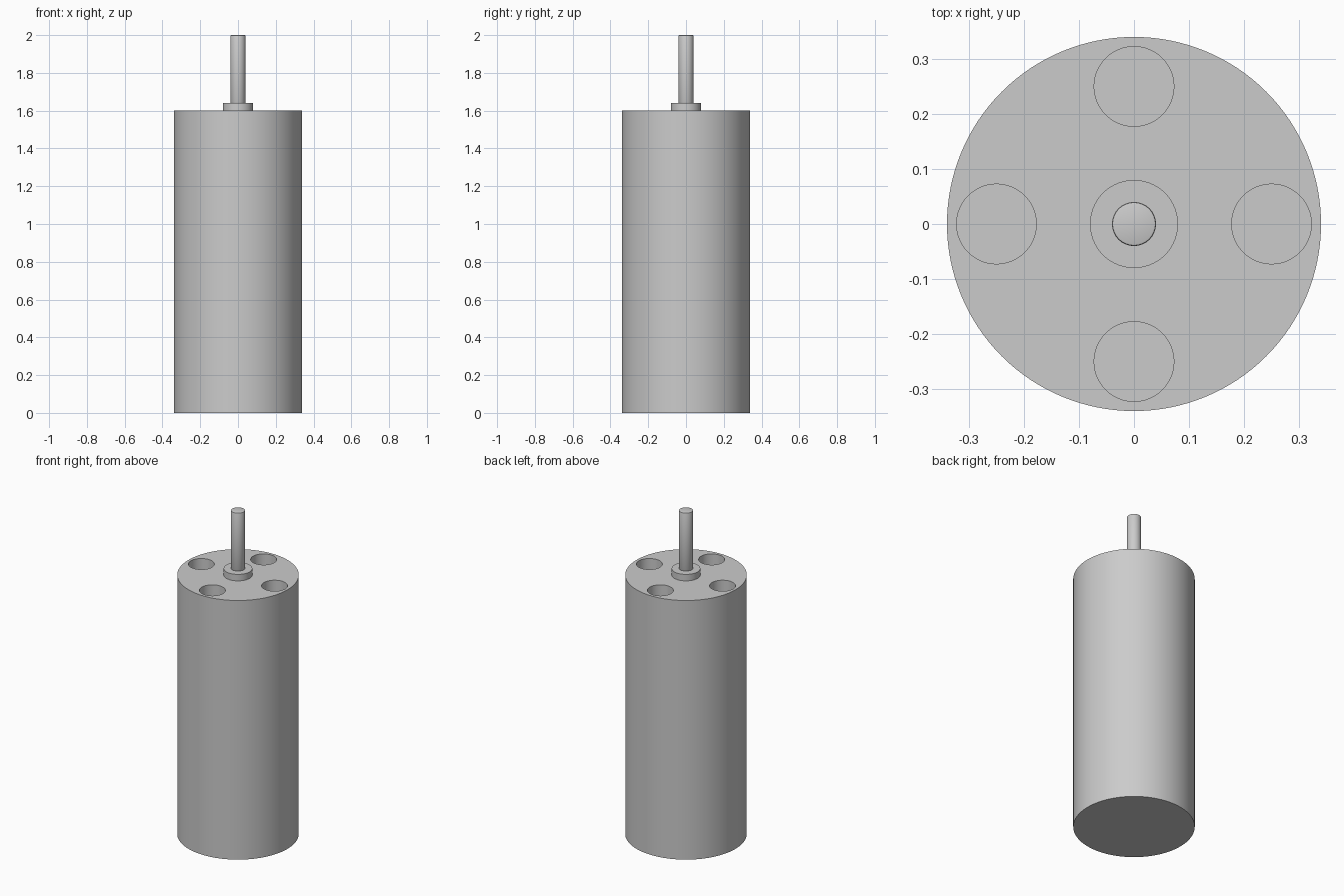
import bpy
import math

if "Cube" in bpy.data.objects:
    bpy.data.objects.remove(bpy.data.objects["Cube"])

grey = bpy.data.materials.new("plain grey")
grey.diffuse_color = (0.6, 0.6, 0.6, 1)
grey.use_nodes = True
grey.node_tree.nodes["Principled BSDF"].inputs["Base Color"].default_value = grey.diffuse_color


def cylinder(name, radius, z0, z1, x=0, y=0, sides=96):
    bpy.ops.mesh.primitive_cylinder_add(
        vertices=sides, radius=radius, depth=z1 - z0, location=(x, y, (z0 + z1) / 2))
    obj = bpy.context.object
    obj.name = name
    obj.data.materials.append(grey)
    return obj


def smooth(obj):
    bpy.ops.object.select_all(action='DESELECT')
    obj.select_set(True)
    bpy.context.view_layer.objects.active = obj
    bpy.ops.object.shade_smooth_by_angle(angle=math.radians(30))


# Motor body with four blind mounting holes in its top face
body = cylinder("motor_body", 0.34, 0, 1.6, sides=128)
for i in range(4):
    a = i * math.pi / 2
    cutter = cylinder("hole_cutter", 0.0725, 1.5, 1.7,
                      0.25 * math.cos(a), 0.25 * math.sin(a), 64)
    cutter.hide_render = True
    bpy.context.view_layer.objects.active = body
    cut = body.modifiers.new("mounting_hole", 'BOOLEAN')
    cut.operation = 'DIFFERENCE'
    cut.solver = 'EXACT'
    cut.object = cutter
    bpy.ops.object.modifier_apply(modifier=cut.name)
    bpy.data.objects.remove(cutter)
smooth(body)

# Raised collar around the shaft
collar = cylinder("shaft_collar", 0.08, 1.6, 1.64)
smooth(collar)

# Output shaft with a slightly rounded tip
shaft = cylinder("output_shaft", 0.04, 1.64, 2.0, sides=64)
bevel = shaft.modifiers.new("rounded_tip", 'BEVEL')
bevel.width = 0.004
bevel.segments = 2
bevel.limit_method = 'ANGLE'
bevel.angle_limit = math.radians(40)
bpy.ops.object.modifier_apply(modifier=bevel.name)
smooth(shaft)
